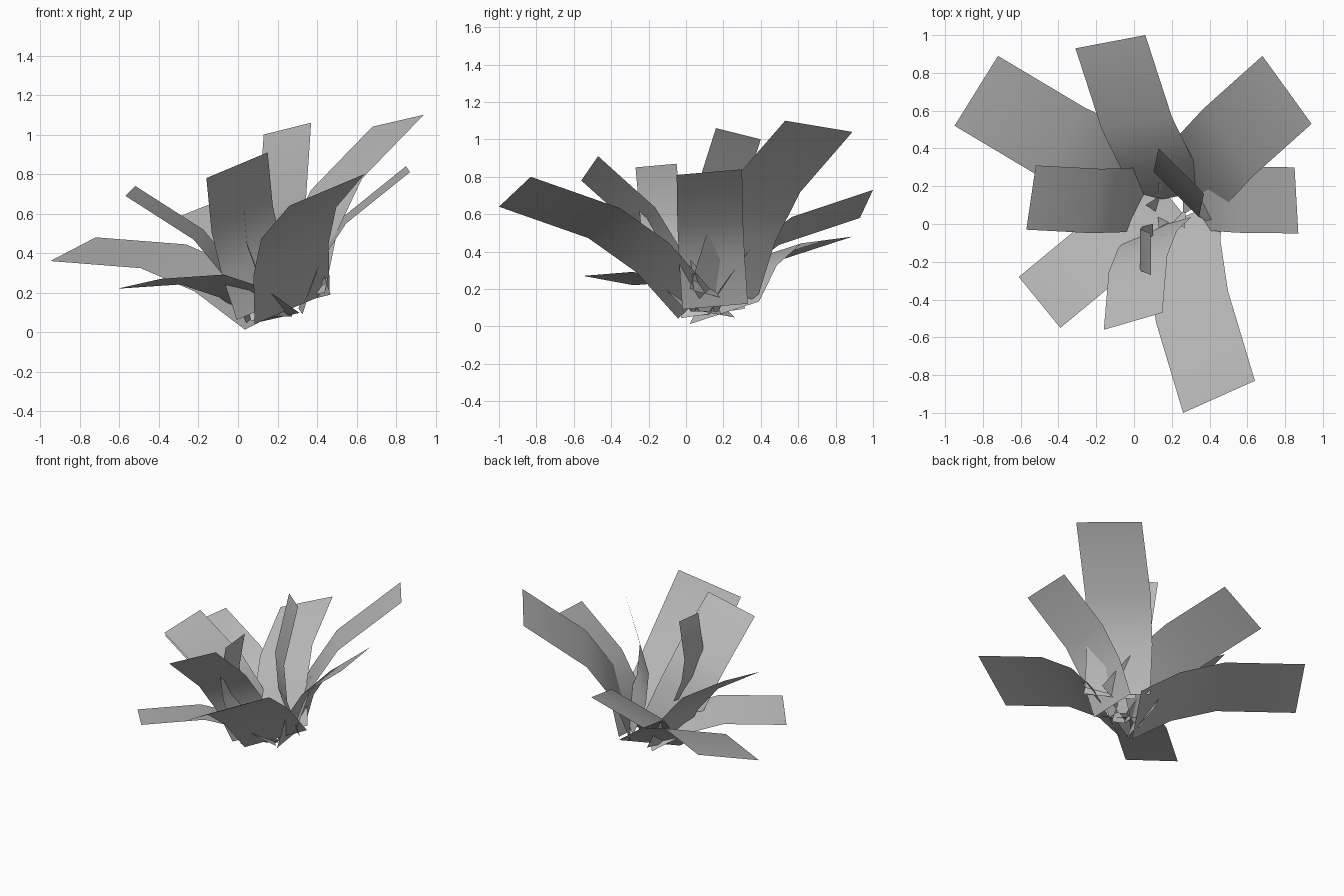
import bpy, math
from mathutils import Vector

cube = bpy.data.objects.get("Cube")
if cube:
    bpy.data.objects.remove(cube, do_unlink=True)

# One neutral grey for the whole plant
grey = bpy.data.materials.new("leaf_grey")
grey.use_nodes = True
colour = (0.5, 0.5, 0.5, 1)
grey.diffuse_color = colour
grey.node_tree.nodes["Principled BSDF"].inputs["Base Color"].default_value = colour

# Segment lengths (in leaf widths) and how much steeper each gets toward the root
SEGMENTS = ((1.18, 0), (0.72, 18), (0.74, 33))


def add_mesh(name, verts, faces):
    mesh = bpy.data.meshes.new(name)
    mesh.from_pydata(verts, [], faces)
    mesh.materials.append(grey)
    mesh.shade_smooth()
    obj = bpy.data.objects.new(name, mesh)
    bpy.context.collection.objects.link(obj)
    return obj


def add_leaf(name, start, end, pitch):
    """Bent strip leaf, built from its tip edge back down to the root."""
    left, right = Vector(start), Vector(end)
    across = right - left
    outward = Vector((across.y, -across.x, 0)).normalized()
    upward = outward.cross(across).normalized()
    if upward.z < 0:
        upward.negate()
    verts = [left.copy(), right.copy()]
    for length, extra in SEGMENTS:
        angle = math.radians(pitch + extra)
        step = outward * math.cos(angle) + upward * math.sin(angle)
        left -= step * length * across.length
        right -= step * length * across.length
        verts += [left.copy(), right.copy()]
    faces = [(i, i + 2, i + 3, i + 1) for i in range(0, len(verts) - 2, 2)]
    # Keep the lowest leaf just on the ground
    for v in verts:
        v.z = max(v.z, 0)
    return add_mesh(name, verts, faces)


# Leaves: the two tip corners and the pitch of the outer part
add_leaf("back_right_leaf", (-0.72, 0.89, 0.48), (-0.95, 0.52, 0.36), 4)
add_leaf("back_leaf", (0.06, 1, 0.73), (-0.31, 0.93, 0.58), 19)
add_leaf("back_left_leaf", (0.94, 0.53, 1.1), (0.68, 0.89, 1.04), 38)
add_leaf("left_leaf", (0.87, -0.05, 0.81), (0.85, 0.3, 0.84), 39)
add_leaf("front_left_leaf", (0.26, -1, 0.64), (0.64, -0.83, 0.8), 20)
add_leaf("front_leaf", (-0.16, -0.56, 0.78), (0.15, -0.47, 0.91), 46)
add_leaf("front_right_leaf", (-0.61, -0.28, 0.22), (-0.39, -0.55, 0.27), -3)
add_leaf("right_leaf", (-0.52, 0.31, 0.74), (-0.57, -0.03, 0.69), 33)
add_leaf("upright_leaf", (0.37, 0.16, 1.06), (0.13, 0.4, 1), 75)
add_leaf("small_upright_leaf", (0.09, -0.27, 0.85), (0.09, -0.05, 0.87), 77)

# Small pointed shoots around the root
for i in range(6):
    a = math.tau * i / 6
    out = Vector((math.cos(a), math.sin(a), 0))
    side = Vector((-out.y, out.x, 0)) * 0.05
    root = Vector((0.2, 0.1, 0.08)) + out * 0.06
    add_mesh("shoot", [root - side, root + side, root + out * 0.08 + Vector((0, 0, 0.16))],
             [(0, 1, 2)])
